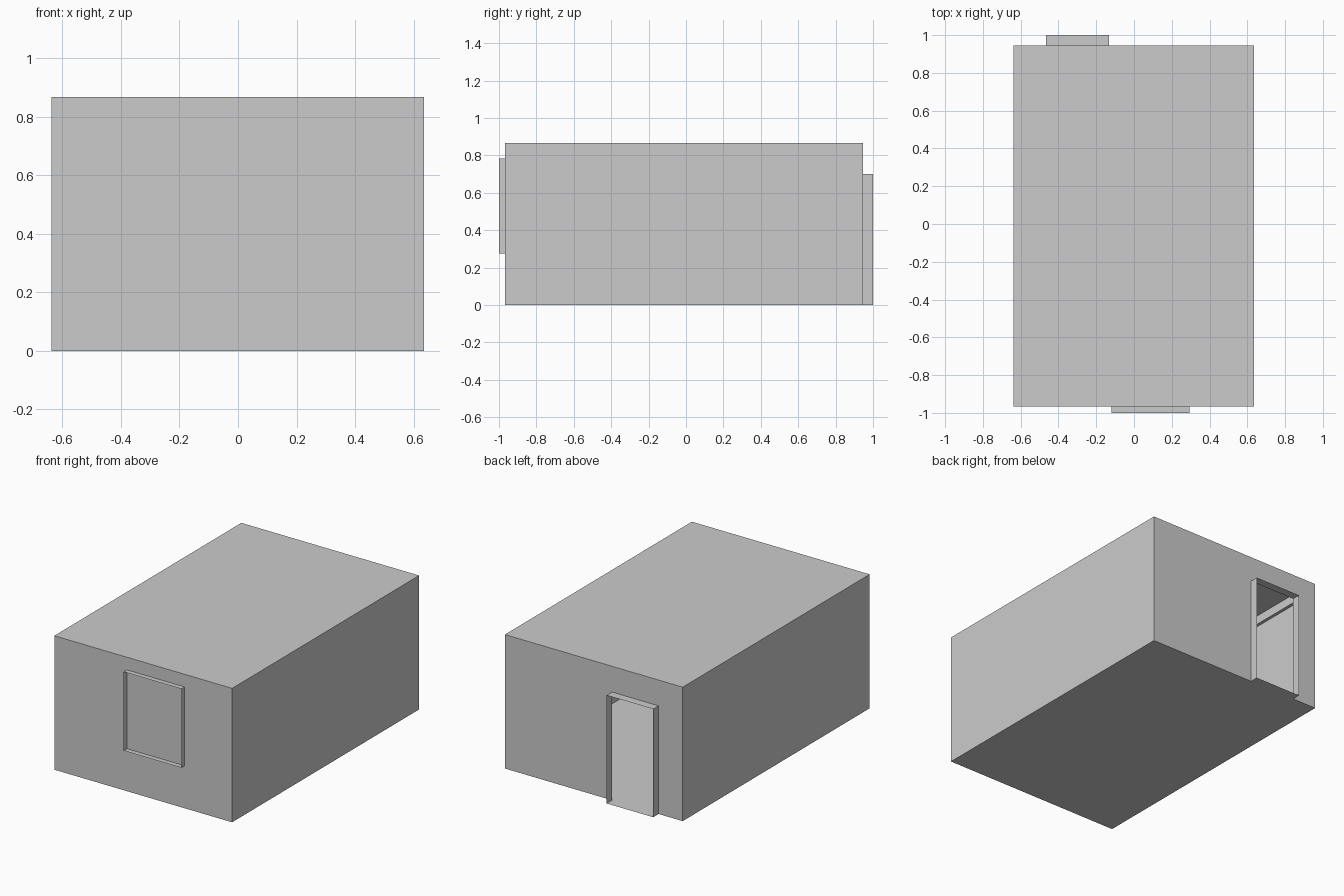
import bpy

if "Cube" in bpy.data.objects:
    bpy.data.objects.remove(bpy.data.objects["Cube"])

X0, X1 = -0.638, 0.635      # room extents
Y0, Y1 = -0.967, 0.945
H = 0.867


def make(name, faces):
    """Mesh object from a list of polygons given as corner points."""
    verts, polys = [], []
    for f in faces:
        polys.append(range(len(verts), len(verts) + len(f)))
        verts += f
    me = bpy.data.meshes.new(name)
    me.from_pydata(verts, [], [list(p) for p in polys])
    ob = bpy.data.objects.new(name, me)
    bpy.context.collection.objects.link(ob)
    return ob


def extrude(loop, offset):
    """Thin side walls swept from a closed loop along an offset."""
    top = [tuple(a + b for a, b in zip(p, offset)) for p in loop]
    n = len(loop)
    return [[loop[i], loop[(i + 1) % n], top[(i + 1) % n], top[i]] for i in range(n)]


def rect_xz(x0, x1, z0, z1, y):
    return [(x0, y, z0), (x1, y, z0), (x1, y, z1), (x0, y, z1)]


def rect_xy(x0, x1, y0, y1, z):
    return [(x0, y0, z), (x1, y0, z), (x1, y1, z), (x0, y1, z)]


# Floor, ceiling, side walls and front wall
make("floor", [rect_xy(X0, X1, Y0, Y1, 0)])
make("ceiling", [rect_xy(X0, X1, Y0, Y1, H)])
for name, x in (("left_wall", X0), ("right_wall", X1)):
    make(name, [[(x, Y0, 0), (x, Y1, 0), (x, Y1, H), (x, Y0, H)]])
make("front_wall", [rect_xz(X0, X1, 0, H, Y0)])

# Back wall with the doorway cut from its lower edge
D0, D1, DH = -0.465, -0.132, 0.70
outline = [(X1, 0), (X1, H), (X0, H), (X0, 0), (D0, 0), (D0, DH), (D1, DH), (D1, 0)]
make("back_wall", [[(x, Y1, z) for x, z in outline]])

# Open doorway lining with threshold, and window surround
make("door_frame", extrude(rect_xz(D0, D1, 0, DH, Y1), (0, 1.0 - Y1, 0)))
make("window_frame", extrude(rect_xz(-0.118, 0.294, 0.275, 0.785, Y0), (0, -1.0 - Y0, 0)))

# Cornice around the inside of the ceiling
c, zc = 0.02, 0.81
inner = rect_xy(X0 + c, X1 - c, Y0 + c, Y1 - c, zc)
outer = rect_xy(X0, X1, Y0, Y1, zc)
under = [[outer[i], outer[(i + 1) % 4], inner[(i + 1) % 4], inner[i]] for i in range(4)]
make("cornice", extrude(inner, (0, 0, H - zc)) + under)
